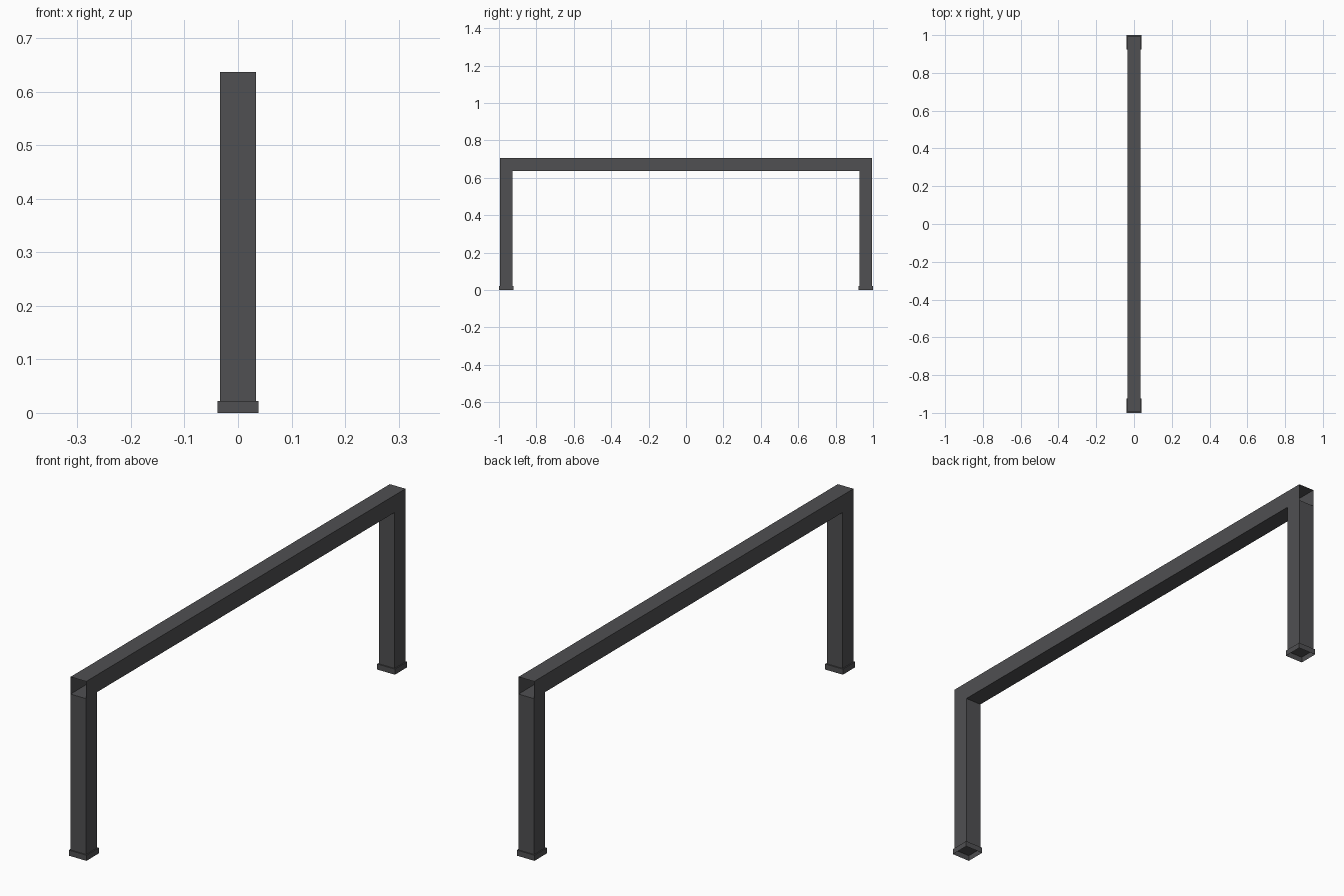
import bpy, bmesh
from mathutils import Vector

if "Cube" in bpy.data.objects:
    bpy.data.objects.remove(bpy.data.objects["Cube"])

metal = bpy.data.materials.new("dark_grey_metal")
metal.diffuse_color = (0.08, 0.08, 0.084, 1)
metal.use_nodes = True
metal.node_tree.nodes["Principled BSDF"].inputs["Base Color"].default_value = metal.diffuse_color

W = 0.068        # tube width
FOOT = 0.077     # foot width
FOOT_H = 0.022
LEG_TOP = 0.637
END_Y = 1 - FOOT / 2   # leg centre line


def box(name, size, centre, open_dirs=()):
    """Box with the faces pointing along open_dirs removed."""
    bm = bmesh.new()
    bmesh.ops.create_cube(bm, size=1)
    bmesh.ops.scale(bm, vec=size, verts=bm.verts)
    bm.normal_update()
    gone = [f for f in bm.faces
            if any(f.normal.dot(Vector(d)) > 0.9 for d in open_dirs)]
    bmesh.ops.delete(bm, geom=gone, context='FACES')
    me = bpy.data.meshes.new(name)
    bm.to_mesh(me)
    bm.free()
    me.materials.append(metal)
    ob = bpy.data.objects.new(name, me)
    ob.location = centre
    bpy.context.collection.objects.link(ob)
    return ob


# Top beam: square tube open at both ends
box("top_beam", (W, 2 * END_Y + W, W), (0, 0, LEG_TOP + W / 2),
    [(0, 1, 0), (0, -1, 0)])

# Legs and hollow foot caps at each end
for side, s in (("front", -1), ("back", 1)):
    box(side + "_leg", (W, W, LEG_TOP - FOOT_H),
        (0, s * END_Y, (LEG_TOP + FOOT_H) / 2), [(0, 0, 1), (0, 0, -1)])
    box(side + "_foot", (FOOT, FOOT, FOOT_H),
        (0, s * END_Y, FOOT_H / 2), [(0, 0, -1)])
